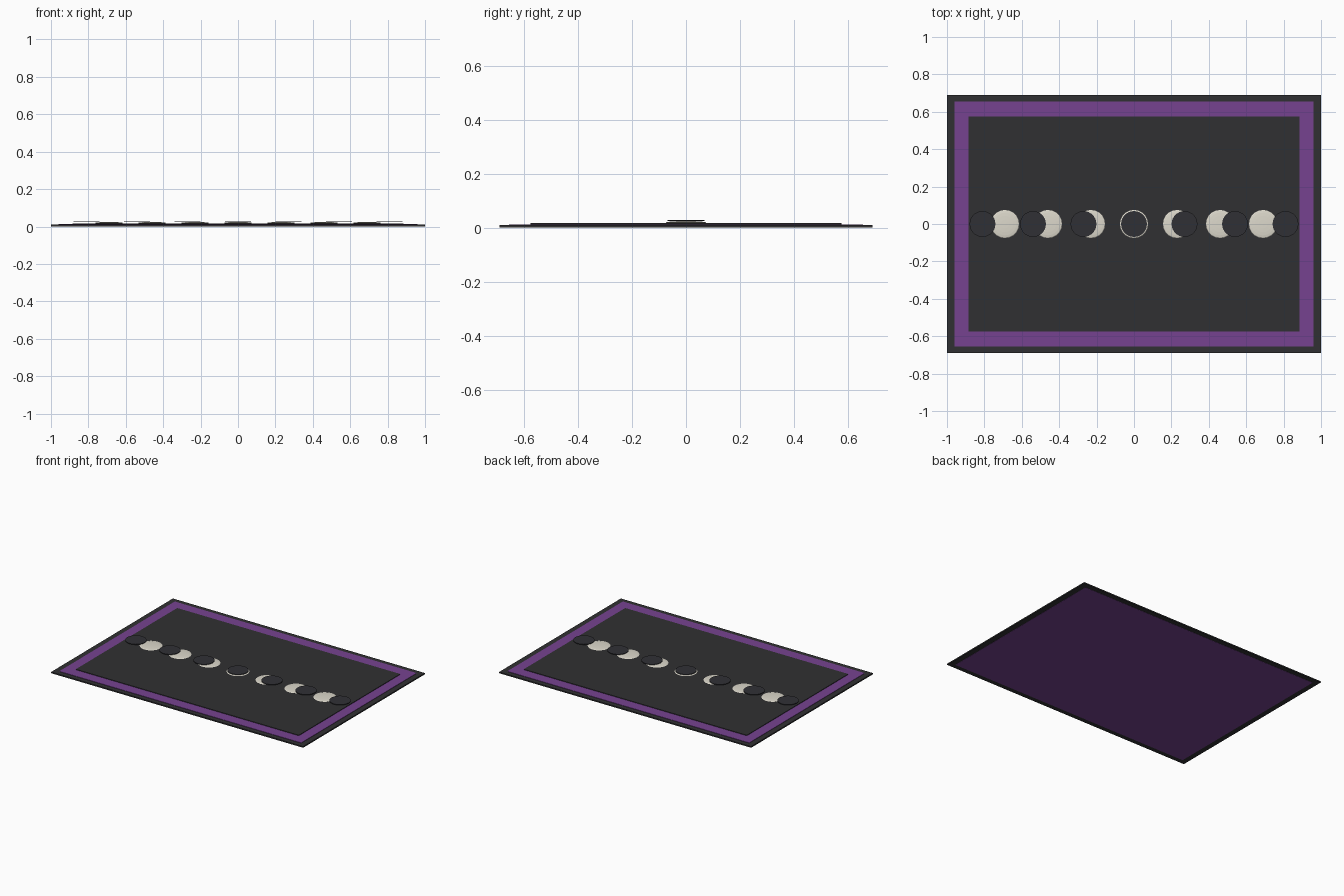
import bpy

if "Cube" in bpy.data.objects:
    bpy.data.objects.remove(bpy.data.objects["Cube"])


def material(name, rgb):
    m = bpy.data.materials.new(name)
    m.diffuse_color = (*rgb, 1)
    m.use_nodes = True
    m.node_tree.nodes["Principled BSDF"].inputs["Base Color"].default_value = m.diffuse_color
    return m


dark = material("charcoal", (0.03, 0.03, 0.032))
purple = material("purple", (0.18, 0.055, 0.28))
pale = material("moon_white", (0.72, 0.69, 0.6))
shade = material("shadow", (0.03, 0.03, 0.036))


def slab(name, width, depth, z0, z1, mat):
    bpy.ops.mesh.primitive_cube_add(size=1, location=(0, 0, (z0 + z1) / 2))
    ob = bpy.context.object
    ob.name = name
    ob.scale = (width, depth, z1 - z0)
    ob.data.materials.append(mat)


# Layered rug: outer edge, coloured border, centre field
slab("rug_edge", 2.0, 1.38, 0.001, 0.010, dark)
slab("rug_border", 1.92, 1.31, 0.0, 0.0125, purple)
slab("rug_field", 1.77, 1.15, 0.0002, 0.0165, dark)

# Moon phases: pale flattened globe partly hidden by a thin dark disc
for i in range(-3, 4):
    bpy.ops.mesh.primitive_uv_sphere_add(segments=20, ring_count=10, radius=1,
                                         location=(i * 0.23, 0, 0.0185))
    moon = bpy.context.object
    moon.name = f"moon_{i + 4}"
    moon.scale = (0.075, 0.075, 0.006)
    moon.data.materials.append(pale)

    bpy.ops.mesh.primitive_cylinder_add(vertices=32, radius=0.069, depth=0.004,
                                        location=(i * 0.27, 0, 0.026))
    cover = bpy.context.object
    cover.name = f"moon_shadow_{i + 4}"
    cover.data.materials.append(shade)
    bpy.ops.object.shade_smooth_by_angle()
